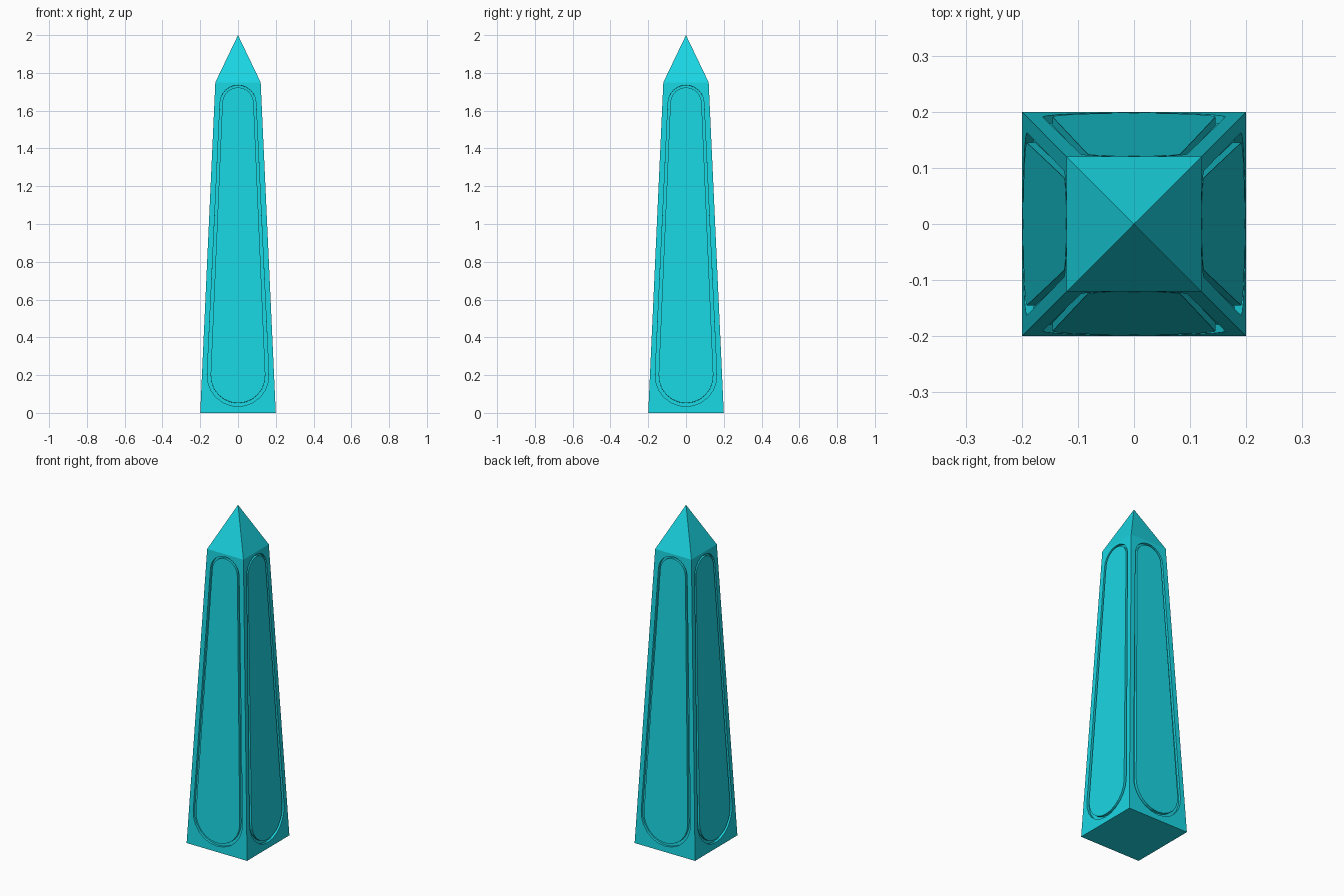
import bpy, bmesh, math
from mathutils import Vector, Matrix

if "Cube" in bpy.data.objects:
    bpy.data.objects.remove(bpy.data.objects["Cube"])

BASE, TOP, SHOULDER, HEIGHT = 0.20, 0.12, 1.75, 2.0
DEPTH = 0.015
SLOPE = (BASE - TOP) / SHOULDER
NORMAL = Vector((0, -1, SLOPE)).normalized()


def on_side(x, z, depth=0.0):
    """Point on the tapered front side, pushed inwards by depth."""
    return Vector((x, -(BASE - SLOPE * z), z)) - NORMAL * depth


def panel_outline(z0, r0, z1, r1, steps=12):
    """Tapered capsule: two arcs joined by tangent lines."""
    tilt = math.asin((r0 - r1) / (z1 - z0))
    pts = []
    for i in range(steps + 1):
        a = tilt + (math.pi - 2 * tilt) * i / steps
        pts.append((r1 * math.cos(a), z1 + r1 * math.sin(a)))
    for i in range(steps + 1):
        a = math.pi - tilt + (math.pi + 2 * tilt) * i / steps
        pts.append((r0 * math.cos(a), z0 + r0 * math.sin(a)))
    return pts


def add_loop(bm, pts, depth=0.0):
    return [bm.verts.new(on_side(x, z, depth)) for x, z in pts]


def loop_edges(bm, verts):
    return [bm.edges.new((v, verts[(i + 1) % len(verts)])) for i, v in enumerate(verts)]


def bridge(bm, a, b):
    n = len(a)
    for i in range(n):
        j = (i + 1) % n
        bm.faces.new((a[i], a[j], b[j], b[i]))


bm = bmesh.new()
outer = panel_outline(0.197, 0.163, 1.64, 0.095)
inner = panel_outline(0.197, 0.145, 1.64, 0.083)

# One side: frame, groove around the panel, flush panel
corners = add_loop(bm, [(-BASE, 0), (BASE, 0), (TOP, SHOULDER), (-TOP, SHOULDER)])
rim = add_loop(bm, outer)
bmesh.ops.triangle_fill(bm, use_beauty=True, normal=NORMAL,
                        edges=loop_edges(bm, corners) + loop_edges(bm, rim))
groove_out = add_loop(bm, outer, DEPTH)
groove_in = add_loop(bm, inner, DEPTH)
panel = add_loop(bm, inner)
bridge(bm, rim, groove_out)
bridge(bm, groove_out, groove_in)
bridge(bm, groove_in, panel)
bm.faces.new(panel)

# Pointed cap above this side
apex = bm.verts.new((0, 0, HEIGHT))
bm.faces.new((corners[3], corners[2], apex))

# Repeat around the four sides
source = bm.verts[:] + bm.edges[:] + bm.faces[:]
for k in range(1, 4):
    copy = bmesh.ops.duplicate(bm, geom=source)["geom"]
    bmesh.ops.rotate(bm, cent=(0, 0, 0), matrix=Matrix.Rotation(k * math.pi / 2, 3, 'Z'),
                     verts=[g for g in copy if isinstance(g, bmesh.types.BMVert)])
bmesh.ops.remove_doubles(bm, verts=bm.verts[:], dist=0.0005)

# Underside
bmesh.ops.holes_fill(bm, edges=[e for e in bm.edges if e.is_boundary], sides=4)
bmesh.ops.recalc_face_normals(bm, faces=bm.faces[:])

mesh = bpy.data.meshes.new("obelisk")
bm.to_mesh(mesh)
bm.free()
obelisk = bpy.data.objects.new("obelisk", mesh)
bpy.context.collection.objects.link(obelisk)

mat = bpy.data.materials.new("turquoise")
mat.diffuse_color = (0.01, 0.67, 0.76, 1)
mat.use_nodes = True
mat.node_tree.nodes["Principled BSDF"].inputs["Base Color"].default_value = mat.diffuse_color
mesh.materials.append(mat)
